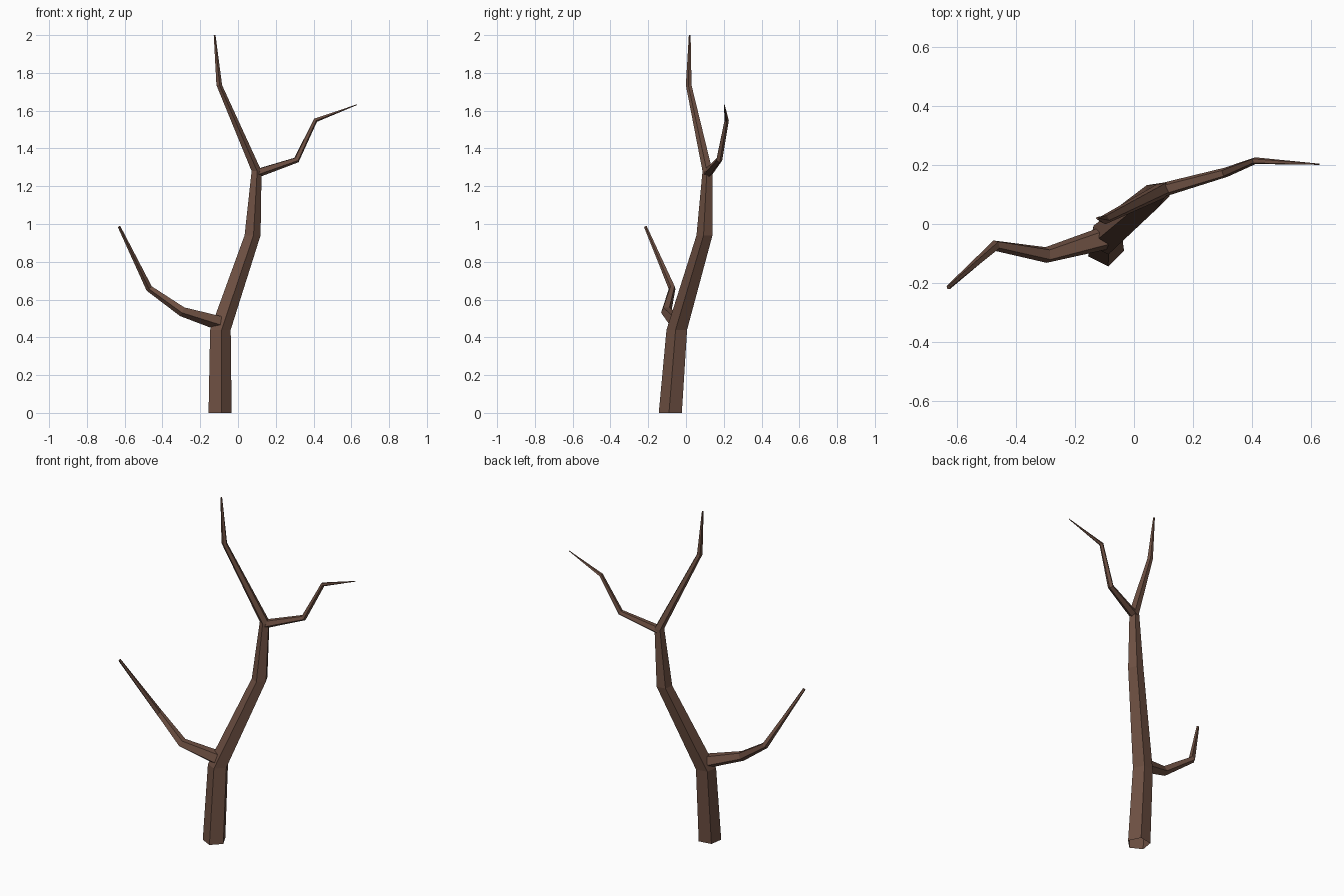
import bpy, bmesh, math
from mathutils import Vector

if "Cube" in bpy.data.objects:
    bpy.data.objects.remove(bpy.data.objects["Cube"])

bark = bpy.data.materials.new("brown bark")
bark.diffuse_color = (0.155, 0.08, 0.055, 1)
bark.use_nodes = True
bark.node_tree.nodes["Principled BSDF"].inputs["Base Color"].default_value = bark.diffuse_color

SIDES = 5


def limb(name, path, phase, level=False, cap_start=True):
    """Tapered five-sided tube; path holds (x, y, z, radius)."""
    pts = [Vector(p[:3]) for p in path]
    bm = bmesh.new()
    rings = []
    for i, p in enumerate(pts):
        before = (p - pts[i - 1]).normalized() if i else Vector()
        after = (pts[i + 1] - p).normalized() if i < len(pts) - 1 else Vector()
        n = Vector((0, 0, 1)) if level else (before + after).normalized()
        # v points upward across the limb, u is horizontal
        u = Vector((1, 0, 0)) if level else n.cross(Vector((0, 0, 1))).normalized()
        v = n.cross(u)
        if not level and v.z < 0:
            u, v = -u, -v
        ring = []
        for k in range(SIDES):
            a = math.radians(phase) + k * math.tau / SIDES
            ring.append(bm.verts.new(p + path[i][3] * (u * math.cos(a) + v * math.sin(a))))
        rings.append(ring)
    for a, b in zip(rings, rings[1:]):
        for k in range(SIDES):
            j = (k + 1) % SIDES
            bm.faces.new((a[k], a[j], b[j], b[k]))
    bm.faces.new(rings[-1])
    if cap_start:
        bm.faces.new(rings[0][::-1])
    me = bpy.data.meshes.new(name)
    bm.to_mesh(me)
    bm.free()
    me.materials.append(bark)
    ob = bpy.data.objects.new(name, me)
    bpy.context.collection.objects.link(ob)


# trunk running up into the leading shoot, open underneath
limb("trunk", [(-0.098, -0.08, 0, 0.065), (-0.096, -0.046, 0.44, 0.058),
               (0.075, 0.1, 0.94, 0.045), (0.097, 0.115, 1.28, 0.028),
               (-0.1, 0.015, 1.735, 0.016), (-0.124, 0.02, 2.0, 0.005)],
     -81, level=True, cap_start=False)

# low left branch
limb("left_branch", [(-0.09, -0.045, 0.475, 0.042), (-0.295, -0.105, 0.538, 0.028),
                     (-0.47, -0.073, 0.66, 0.019), (-0.63, -0.215, 0.985, 0.008)], -90)

# upper right branch
limb("right_branch", [(0.095, 0.115, 1.268, 0.025), (0.31, 0.175, 1.34, 0.017),
                      (0.41, 0.215, 1.55, 0.012), (0.63, 0.203, 1.632, 0.002)], -90)
